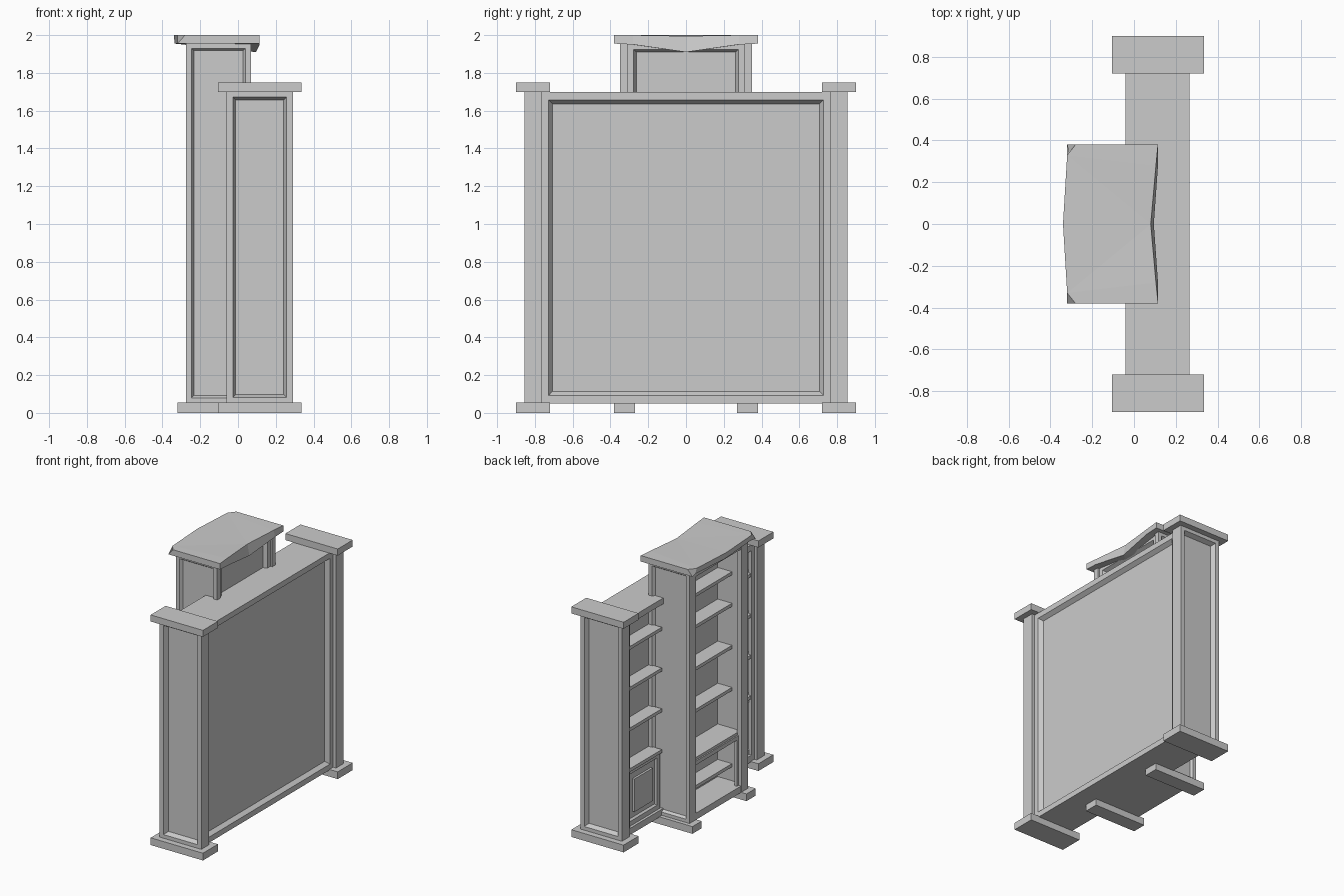
import bpy
import bmesh
from mathutils import Vector

cube = bpy.data.objects.get("Cube")
if cube:
    bpy.data.objects.remove(cube, do_unlink=True)

GREY = (0.6, 0.6, 0.6, 1.0)
mat = bpy.data.materials.new("plain grey")
mat.use_nodes = True
mat.diffuse_color = GREY
mat.node_tree.nodes["Principled BSDF"].inputs["Base Color"].default_value = GREY


def finish(name, bm):
    bmesh.ops.recalc_face_normals(bm, faces=bm.faces)
    mesh = bpy.data.meshes.new(name)
    bm.to_mesh(mesh)
    bm.free()
    mesh.materials.append(mat)
    obj = bpy.data.objects.new(name, mesh)
    bpy.context.collection.objects.link(obj)
    return obj


def box(name, x, y, z, panel=None, margin=0.05, slope=0.025, depth=0.03):
    """Box between bounds; panel is the direction of a face to recess."""
    bm = bmesh.new()
    bmesh.ops.create_cube(bm, size=1)
    for v in bm.verts:
        for i, (a, b) in enumerate((x, y, z)):
            v.co[i] = (a + b) / 2 + v.co[i] * abs(b - a)
    bm.normal_update()
    if panel:
        faces = [f for f in bm.faces if f.normal.dot(Vector(panel)) > 0.9]
        bmesh.ops.inset_individual(bm, faces=faces, thickness=margin, depth=0)
        bmesh.ops.inset_individual(bm, faces=faces, thickness=slope, depth=-depth)
    return finish(name, bm)


def mirrored(name, x, y, z, panel_out=False, **kw):
    """The same box on both sides of y = 0."""
    for side, s in (("left", 1), ("right", -1)):
        if panel_out:
            kw["panel"] = (0, s, 0)
        box(side + "_" + name, x, (s * y[0], s * y[1]), z, **kw)


# wide main case: panelled back, top, base
box("main_back", (0.07, 0.265), (-0.77, 0.77), (0.05, 1.70),
    panel=(1, 0, 0), margin=0.06, slope=0.03)
box("main_top", (-0.04, 0.07), (-0.77, 0.77), (1.655, 1.70))
box("main_base", (-0.04, 0.07), (-0.77, 0.77), (0.05, 0.10))
mirrored("bay_stile", (-0.04, -0.015), (0.73, 0.77), (0.10, 1.655))

# end towers with caps and plinths
mirrored("tower", (-0.06, 0.29), (0.765, 0.855), (0.05, 1.705),
         panel_out=True, margin=0.046, slope=0.022, depth=0.035)
mirrored("tower_cap", (-0.105, 0.335), (0.72, 0.90), (1.70, 1.75))
mirrored("tower_plinth", (-0.105, 0.335), (0.72, 0.90), (0, 0.055))

# side bays: open shelves over a cupboard
for n, z in enumerate((0.55, 0.86, 1.17, 1.48)):
    mirrored("bay_shelf_%d" % n, (-0.035, 0.08), (0.34, 0.77), (z - 0.025, z))
mirrored("cupboard", (-0.02, 0.08), (0.34, 0.77), (0.10, 0.53),
         panel=(-1, 0, 0), margin=0.05, slope=0.015, depth=0.015)
mirrored("cupboard_door_panel", (-0.022, 0.0), (0.43, 0.65), (0.19, 0.44))

# tall centre case, standing forward of the bays
mirrored("centre_side", (-0.275, 0.07), (0.31, 0.35), (0.05, 1.96),
         panel_out=True, margin=0.042, slope=0.018, depth=0.02)
mirrored("centre_stile", (-0.275, -0.235), (0.275, 0.312), (0.05, 1.96))
box("centre_back", (-0.05, 0.055), (-0.312, 0.312), (0.05, 1.96),
    panel=(1, 0, 0), margin=0.05, slope=0.02)
box("centre_top", (-0.27, -0.04), (-0.312, 0.312), (1.90, 1.96))
box("centre_base", (-0.27, -0.04), (-0.312, 0.312), (0.05, 0.10))
for n, z in enumerate((0.23, 0.50, 0.81, 1.13, 1.45, 1.69)):
    front = -0.24 if n == 1 else -0.17
    box("centre_shelf_%d" % n, (front, -0.04), (-0.312, 0.312), (z - 0.025, z))

# narrow frame round the low centre opening, and feet
mirrored("opening_stile", (-0.25, -0.23), (0.255, 0.28), (0.10, 0.48))
box("opening_rail", (-0.25, -0.23), (-0.28, 0.28), (0.45, 0.48))
mirrored("centre_foot", (-0.32, 0.12), (0.27, 0.38), (0, 0.055))

# warped cornice: half outline of (x top, x bottom, y, z top, z bottom), mirrored
half = [(-0.34, -0.335, 0.0, 2.0, 1.955), (-0.32, -0.31, 0.33, 2.0, 1.955),
        (-0.28, -0.32, 0.38, 2.0, 1.955), (0.115, 0.115, 0.38, 2.0, 1.955),
        (0.105, 0.115, 0.28, 2.0, 1.95), (0.08, 0.095, 0.0, 1.995, 1.91)]
outline = half + [(a, b, -y, c, d) for a, b, y, c, d in half[-2:0:-1]]
bm = bmesh.new()
top = [bm.verts.new((a, y, c)) for a, b, y, c, d in outline]
low = [bm.verts.new((b, y, d)) for a, b, y, c, d in outline]
bm.faces.new(top)
bm.faces.new(low[::-1])
for i in range(len(top)):
    j = (i + 1) % len(top)
    bm.faces.new((top[j], top[i], low[i], low[j]))
bmesh.ops.triangulate(bm, faces=[f for f in bm.faces if len(f.verts) > 4])
finish("cornice", bm)
